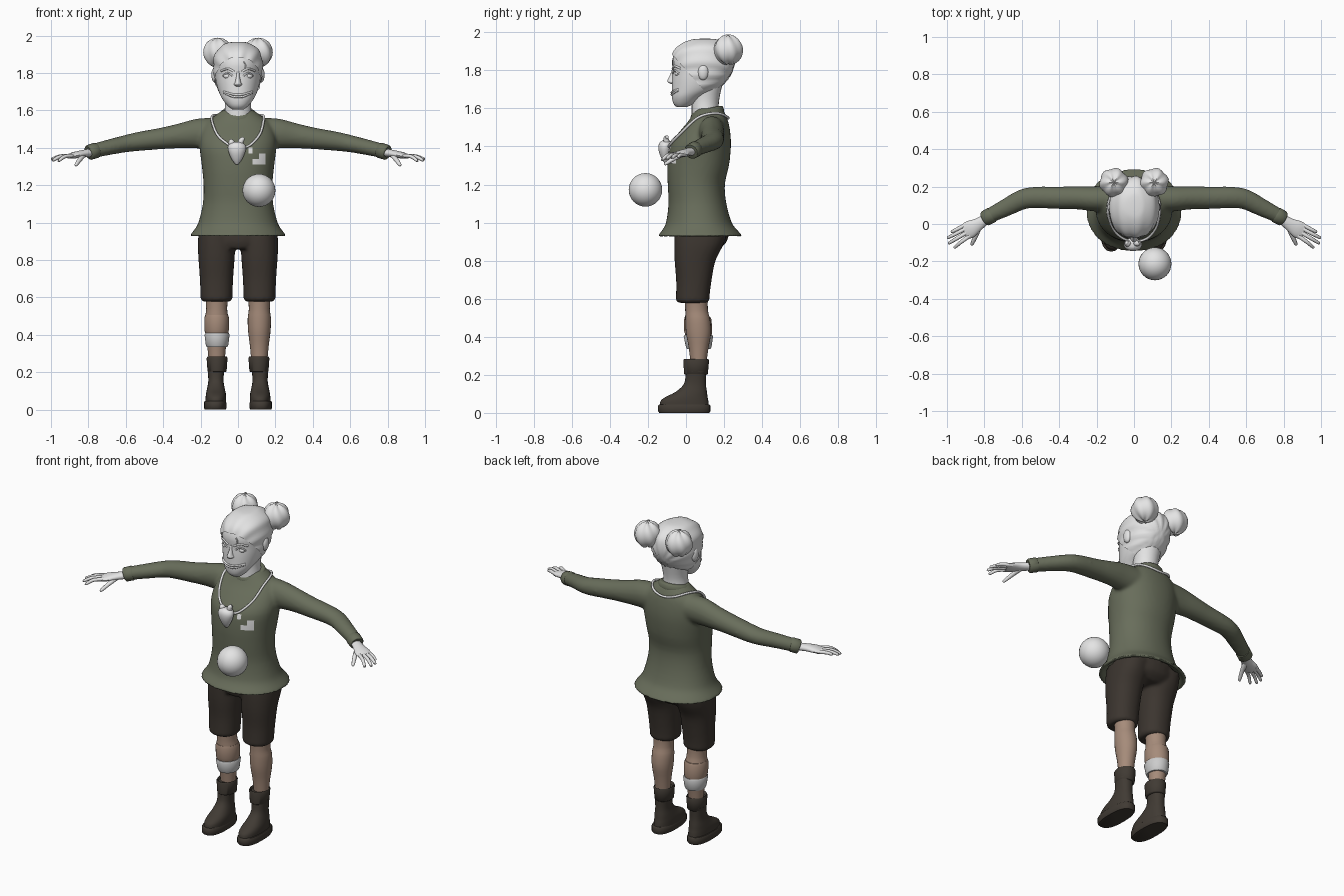
import bpy, bmesh, math
from mathutils import Vector
from mathutils.bvhtree import BVHTree

cube = bpy.data.objects.get("Cube")
if cube:
    bpy.data.objects.remove(cube)


def material(name, r, g, b):
    m = bpy.data.materials.new(name)
    m.use_nodes = True
    m.diffuse_color = (r, g, b, 1)
    m.node_tree.nodes["Principled BSDF"].inputs["Base Color"].default_value = (r, g, b, 1)
    return m


PALE = material("pale grey", .78, .78, .78)
GREEN = material("moss green wool", .14, .155, .105)
SHORTS = material("dark brown cloth", .045, .036, .029)
SKIN = material("leg skin", .38, .26, .195)
BOOT = material("boot leather", .052, .043, .034)
BANDAGE = material("bandage grey", .6, .6, .6)


def finish(name, bm, mat, angle=50):
    bmesh.ops.recalc_face_normals(bm, faces=bm.faces)
    me = bpy.data.meshes.new(name)
    bm.to_mesh(me)
    bm.free()
    me.materials.append(mat)
    ob = bpy.data.objects.new(name, me)
    bpy.context.collection.objects.link(ob)
    bpy.ops.object.select_all(action='DESELECT')
    ob.select_set(True)
    bpy.context.view_layer.objects.active = ob
    bpy.ops.object.shade_smooth_by_angle(angle=math.radians(angle))
    return ob


def spline(rows, k):
    """Catmull-Rom interpolation of equal-length rows."""
    out, last = [], len(rows) - 1
    for i in range(last):
        quad = list(zip(rows[max(i - 1, 0)], rows[i], rows[i + 1], rows[min(i + 2, last)]))
        for j in range(k):
            t = j / k
            out.append([b + .5 * t * (c - a + t * (2*a - 5*b + 4*c - d + t * (3*(b - c) + d - a)))
                        for a, b, c, d in quad])
    return out + [list(rows[-1])]


def loft(bm, rings, n, p=2):
    """Skin rings of (centre, u, v, ru, rv) and cap both ends."""
    loops = []
    for c, u, v, ru, rv in rings:
        loop = []
        for i in range(n):
            a = 2 * math.pi * i / n
            x, y = math.cos(a), math.sin(a)
            x = math.copysign(abs(x) ** (2 / p), x)
            y = math.copysign(abs(y) ** (2 / p), y)
            loop.append(bm.verts.new(c + u * (x * ru) + v * (y * rv)))
        loops.append(loop)
    for a, b in zip(loops, loops[1:]):
        for i in range(n):
            bm.faces.new((a[i - 1], a[i], b[i], b[i - 1]))
    bm.faces.new(loops[0])
    bm.faces.new(loops[-1])


def stack(bm, rows, cx=0, k=3, n=32, p=2, tilt=0):
    """Horizontal sections: rows of (z, front y, back y, half width)."""
    X, Y = Vector((1, 0, 0)), Vector((0, 1, tilt))
    loft(bm, [(Vector((cx, (a + b) / 2, z)), X, Y, w, (b - a) / 2)
              for z, a, b, w in spline(rows, k)], n, p)
    return bm


def tube(bm, rows, s=1, k=3, n=16):
    """Sections along a path: rows of (x, y, z, width radius, height radius)."""
    rows = spline(rows, k)
    pts = [Vector((s * r[0], r[1], r[2])) for r in rows]
    rings = []
    for i, r in enumerate(rows):
        t = (pts[min(i + 1, len(pts) - 1)] - pts[max(i - 1, 0)]).normalized()
        u = t.cross(Vector((0, 0, 1))).normalized()
        rings.append((pts[i], u, u.cross(t), r[3], r[4]))
    loft(bm, rings, n)
    return bm


def ball(name, centre, scale, mat, lobes=0, seg=32):
    bm = bmesh.new()
    bmesh.ops.create_uvsphere(bm, u_segments=seg, v_segments=seg // 2, radius=1)
    for v in bm.verts:
        if lobes:
            v.co *= 1 + .05 * math.sin(lobes * math.atan2(v.co.y, v.co.x) + 2 * v.co.z)
        v.co = Vector(centre) + Vector([a * b for a, b in zip(v.co, scale)])
    return finish(name, bm, mat)


def fuse(ob, voxel, rounds):
    """Melt overlapping volumes into one soft surface."""
    m = ob.modifiers.new("fuse", 'REMESH')
    m.mode, m.voxel_size, m.use_smooth_shade = 'VOXEL', voxel, True
    m = ob.modifiers.new("soften", 'SMOOTH')
    m.factor, m.iterations = .5, rounds
    bpy.context.view_layer.update()


def surface(ob):
    return BVHTree.FromObject(ob, bpy.context.evaluated_depsgraph_get())


def strand(name, pts, tree, off, r, mat):
    """Thin cord pressed onto a surface."""
    cu = bpy.data.curves.new(name, 'CURVE')
    cu.dimensions, cu.bevel_depth, cu.bevel_resolution = '3D', r, 1
    path = spline(pts, 8)
    sp = cu.splines.new('POLY')
    sp.points.add(len(path) - 1)
    for q, p in zip(sp.points, path):
        co, no = tree.find_nearest(Vector(p))[:2]
        q.co = (*(co + no * off), 1)
    cu.materials.append(mat)
    bpy.context.collection.objects.link(bpy.data.objects.new(name, cu))


# Sweater: flared body with a hollow hem, and two sleeves
bm = stack(bmesh.new(), [
    (1.0, -.05, .18, .15), (.95, -.11, .25, .215), (.928, -.125, .275, .235),
    (.93, -.147, .295, .257), (.96, -.125, .27, .235), (1.0, -.105, .24, .212),
    (1.1, -.092, .212, .188), (1.2, -.096, .204, .184), (1.3, -.098, .226, .193),
    (1.4, -.086, .236, .205), (1.47, -.04, .233, .2), (1.53, .01, .222, .175),
    (1.57, .035, .207, .125), (1.6, .05, .19, .085)], n=48, p=2.15)
for s in (1, -1):
    tube(bm, [(.08, .14, 1.48, .07, .08), (.2, .135, 1.477, .068, .081), (.3, .14, 1.465, .062, .068),
              (.4, .14, 1.451, .06, .058), (.53, .142, 1.434, .057, .051), (.6, .13, 1.422, .054, .046),
              (.68, .09, 1.405, .048, .042), (.76, .05, 1.386, .041, .039), (.79, .032, 1.376, .04, .039)],
         s, n=24)
sweater = finish("sweater", bm, GREEN)
fuse(sweater, .01, 6)
stack(bm := bmesh.new(), [(1.56, .025, .2, .098), (1.575, .025, .2, .1), (1.595, .035, .192, .09),
                          (1.6, .045, .18, .078)], tilt=.2)
finish("collar", bm, GREEN)

# Shorts: hips and two legs
bm = stack(bmesh.new(), [(.86, -.05, .17, .15), (.9, -.062, .215, .195), (.97, -.06, .23, .195)])
for s in (1, -1):
    stack(bm, [(.578, -.035, .105, .07), (.59, -.052, .122, .084), (.625, -.052, .125, .086),
               (.7, -.052, .135, .089), (.8, -.06, .155, .096), (.88, -.062, .195, .1),
               (.95, -.06, .22, .095)], s * .115, p=2.2)
fuse(finish("shorts", bm, SHORTS), .01, 4)

for s, side in ((1, "left"), (-1, "right")):
    # Lower leg
    stack(bm := bmesh.new(), [(.25, .025, .105, .042), (.34, .015, .118, .05), (.42, .0, .132, .06),
                              (.49, -.004, .127, .062), (.54, -.004, .115, .056), (.62, -.01, .115, .062)],
          s * .114, n=24)
    finish(side + "_leg", bm, SKIN)

    # Boot: sole, foot with shaft, turned cuff
    stack(bm := bmesh.new(), [(0, -.14, .122, .056), (.008, -.147, .128, .06), (.038, -.147, .128, .06),
                              (.045, -.14, .122, .056)], s * .122, k=1, p=2.5)
    finish(side + "_boot_sole", bm, BOOT)
    stack(bm := bmesh.new(), [(.04, -.138, .12, .055), (.065, -.132, .117, .055), (.085, -.105, .113, .053),
                              (.11, -.055, .11, .048), (.15, -.012, .105, .041), (.2, -.002, .106, .043),
                              (.22, 0, .108, .046)], s * .118, p=2.3)
    finish(side + "_boot", bm, BOOT)
    stack(bm := bmesh.new(), [(.2, -.002, .108, .045), (.205, -.01, .115, .051), (.275, -.014, .121, .056),
                              (.283, -.01, .117, .052), (.27, 0, .108, .045)], s * .112, k=1)
    finish(side + "_boot_cuff", bm, BOOT)

    # Sleeve cuff
    tube(bm := bmesh.new(), [(.755, .052, 1.387, .038, .037), (.76, .049, 1.386, .043, .042),
                             (.795, .03, 1.375, .042, .041), (.80, .027, 1.373, .037, .036)], s, k=1, n=24)
    finish(side + "_sleeve_cuff", bm, GREEN)

    # Hand: palm, four fingers and thumb
    tube(bm := bmesh.new(), [(.78, .035, 1.375, .027, .022), (.83, .0, 1.368, .033, .02),
                             (.875, -.027, 1.36, .046, .017), (.905, -.044, 1.354, .042, .011)], s)
    for bx, by, tx, ty, tz in ((.912, -.01, .978, -.045, 1.347), (.906, -.028, .998, -.076, 1.34),
                               (.897, -.046, .992, -.105, 1.335), (.882, -.062, .962, -.127, 1.332)):
        mx, my = (bx + tx) / 2, (by + ty) / 2
        tube(bm, [(bx - .02, by + .01, 1.357, .011, .011), (mx, my, 1.355, .01, .01),
                  (tx - .006, ty + .004, tz, .008, .008), (tx, ty, tz, .003, .003)], s, n=10)
    tube(bm, [(.825, -.005, 1.364, .016, .014), (.845, -.06, 1.338, .013, .012),
              (.865, -.105, 1.31, .009, .009), (.868, -.113, 1.305, .003, .003)], s, n=10)
    finish(side + "_hand", bm, PALE)

# Bandage below the right knee
stack(bm := bmesh.new(), [(.335, .005, .128, .055), (.345, 0, .134, .06), (.4, -.012, .142, .067),
                          (.41, -.008, .138, .062)], -.112, k=1)
finish("bandage", bm, BANDAGE)
stack(bm := bmesh.new(), [(.41, -.004, .135, .062), (.43, -.01, .138, .066), (.49, -.01, .134, .066),
                          (.505, -.006, .128, .061)], -.114, k=1)
finish("right_knee_wrap", bm, SKIN)

# Neck and head
stack(bm := bmesh.new(), [(1.54, .03, .18, .08), (1.6, .03, .172, .072), (1.65, .03, .175, .07),
                          (1.72, .03, .19, .08)], n=24)
finish("neck", bm, PALE)
skull = [(1.606, -.048, .0, .032), (1.625, -.066, .045, .056), (1.66, -.074, .09, .083),
         (1.7, -.074, .165, .103), (1.75, -.073, .215, .117), (1.8, -.07, .24, .124), (1.85, -.073, .248, .125),
         (1.9, -.055, .238, .114), (1.935, -.015, .205, .085), (1.955, .035, .16, .05), (1.96, .08, .12, .015)]
stack(bm := bmesh.new(), skull, n=40, p=2.1)
head = finish("head", bm, PALE)

# Swept-back hair shell cut along the hairline, with combed ridges
hair = [(z + .006, a - .006, b + .008, w + .007) for z, a, b, w in skull[2:]]
stack(bm := bmesh.new(), hair, n=96, p=2.1, k=4)
for v in bm.verts:
    a = math.atan2(v.co.x, v.co.z - 1.76)
    v.co += Vector((v.co.x, v.co.y - .09, 0)).normalized() * (.003 * math.sin(14 * a))
bmesh.ops.bisect_plane(bm, geom=bm.verts[:] + bm.edges[:] + bm.faces[:], dist=1e-5,
                       plane_co=(0, -.075, 1.885), plane_no=(0, -.23, -.205), clear_outer=True)
finish("hair", bm, PALE)

# Face details, ears and hair buns
face = surface(head)
for s, side in ((1, "left"), (-1, "right")):
    ball(side + "_bun", (s * .108, .222, 1.908), (.076, .076, .077), PALE, lobes=6)
    ball(side + "_ear", (s * .124, .09, 1.79), (.018, .028, .042), PALE, seg=16)
    ball(side + "_eye", (s * .056, -.044, 1.783), (.022, .016, .014), PALE, seg=16)
    strand(side + "_brow", [(s * .022, -.08, 1.806), (s * .055, -.06, 1.822), (s * .092, -.03, 1.81)],
           face, .001, .006, PALE)
    strand(side + "_eyelid", [(s * .032, -.08, 1.785), (s * .056, -.06, 1.8), (s * .084, -.04, 1.783)],
           face, .001, .005, PALE)
for name, z, lift in (("upper_lip", 1.686, .014), ("lower_lip", 1.674, .022)):
    strand(name, [(-.066, -.03, z + lift), (-.03, -.08, z), (.03, -.08, z), (.066, -.03, z + lift)],
           face, .001, .006, PALE)
strand("brow_scar", [(.038, -.08, 1.81), (.046, -.08, 1.84), (.036, -.08, 1.865)], face, 0, .004, PALE)
stack(bm := bmesh.new(), [(1.728, -.08, -.03, .014), (1.738, -.096, -.03, .023), (1.75, -.097, -.03, .017),
                          (1.78, -.082, -.03, .011), (1.81, -.072, -.03, .01)], n=16)
finish("nose", bm, PALE)

# Necklace with a heart-shaped pendant
wool = surface(sweater)
strand("necklace", [(0, -.13, 1.4), (.065, -.08, 1.415), (.115, -.02, 1.47), (.135, .05, 1.54), (.125, .14, 1.57),
                    (.07, .21, 1.56), (0, .23, 1.55), (-.07, .21, 1.56), (-.125, .14, 1.57),
                    (-.138, .05, 1.54), (-.11, -.03, 1.47), (-.06, -.08, 1.425), (0, -.13, 1.4)],
       wool, .007, .007, PALE)
stack(bm := bmesh.new(), [(1.31, -.112, -.1, .006), (1.335, -.128, -.09, .026), (1.37, -.142, -.08, .042),
                          (1.4, -.145, -.075, .049), (1.42, -.138, -.075, .04), (1.43, -.125, -.085, .018)],
      -.006, n=24)
tube(bm, [(.01, -.1, 1.41, .018, .018), (.018, -.105, 1.44, .014, .014), (.03, -.1, 1.45, .01, .01)], n=12)
tube(bm, [(.03, -.1, 1.41, .018, .018), (.035, -.105, 1.43, .017, .017), (.04, -.1, 1.44, .01, .01)], -1, n=12)
finish("heart_pendant", bm, PALE)

# Ragged patch lying on the chest
bm = bmesh.new()
bmesh.ops.create_grid(bm, x_segments=8, y_segments=9, size=.045)
gone = []
for f in bm.faces:
    x, y, _ = f.calc_center_median()
    keep = (y < -.018 and x > -.025) or (x > .012 and y < .018) or (x < -.018 and y > .012)
    if not keep:
        gone.append(f)
bmesh.ops.delete(bm, geom=gone, context='FACES')
for v in bm.verts:
    co, no = wool.ray_cast(Vector((v.co.x + .1, -.5, v.co.y + 1.355)), Vector((0, 1, 0)))[:2]
    v.co = co + no * .004
finish("chest_patch", bm, PALE)

# Floating ball in front of the belly
ball("floating_ball", (.112, -.213, 1.172), (.088, .088, .088), PALE)
